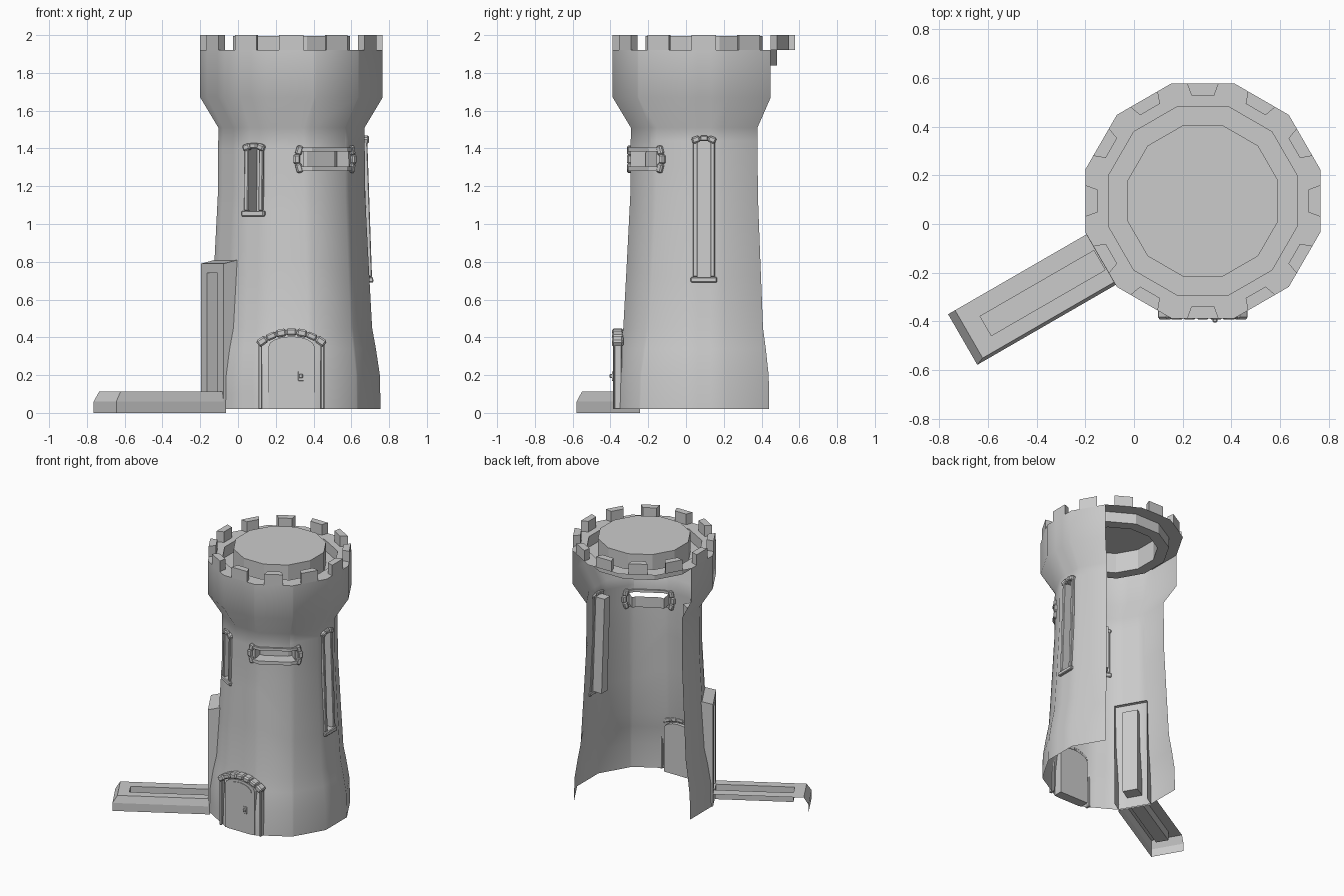
import bpy, bmesh, math
from mathutils import Vector, Matrix

if "Cube" in bpy.data.objects:
    bpy.data.objects.remove(bpy.data.objects["Cube"])

CX, CY = 0.283, 0.095          # tower axis
PROFILE = [(0.02, .472), (.2, .468), (.34, .447), (.45, .427), (.8, .408),
           (1.15, .390), (1.51, .387), (1.67, .483), (1.92, .483)]


def wall(z):
    """Distance of the wall's flats from the axis at height z."""
    for (z0, r0), (z1, r1) in zip(PROFILE, PROFILE[1:]):
        if z <= z1:
            return r0 + (r1 - r0) * max(0, (z - z0) / (z1 - z0))
    return PROFILE[-1][1]


def P(az, u, v, z):
    """Point from radial u, tangential v and height z on the side facing az."""
    a = math.radians(az)
    return Vector((CX + u * math.cos(a) - v * math.sin(a),
                   CY + u * math.sin(a) + v * math.cos(a), z))


def on_facets(az, r, z):
    """Point on a 12-sided ring with flats at distance r."""
    return P(az, r / math.cos(math.radians((az + 15) % 30 - 15)), 0, z)


def make(name, verts, faces, smooth=False, bevel=0):
    me = bpy.data.meshes.new(name)
    me.from_pydata([tuple(v) for v in verts], [], faces)
    ob = bpy.data.objects.new(name, me)
    bpy.context.collection.objects.link(ob)
    bm = bmesh.new()
    bm.from_mesh(me)
    bmesh.ops.recalc_face_normals(bm, faces=bm.faces[:])
    bm.to_mesh(me)
    bm.free()
    if bevel:
        m = ob.modifiers.new("bevel", 'BEVEL')
        m.width, m.segments = bevel, 1
    if smooth:
        shade(ob)
    return ob


def shade(ob):
    bpy.ops.object.select_all(action='DESELECT')
    ob.select_set(True)
    bpy.context.view_layer.objects.active = ob
    bpy.ops.object.shade_smooth_by_angle(angle=math.radians(32))


def sweep(name, sections, skip=(), bevel=0):
    """Join four-point sections: sides 0 bottom, 1 outer, 2 top, 3 inner."""
    verts = [p for s in sections for p in s]
    faces = [(4*i + k, 4*i + (k+1) % 4, 4*i + 4 + (k+1) % 4, 4*i + 4 + k)
             for i in range(len(sections) - 1) for k in range(4) if k not in skip]
    n = len(verts)
    return make(name, verts, faces + [(0, 1, 2, 3), (n-1, n-2, n-3, n-4)], bevel=bevel)


def block(name, az, d0, d1, v0, v1, z0, z1, skip=(), bevel=0):
    """Block leaning with the wall; d0, d1 are measured from the wall."""
    return sweep(name, [[P(az, wall(z0) + d0, v, z0), P(az, wall(z0) + d1, v, z0),
                         P(az, wall(z1) + d1, v, z1), P(az, wall(z1) + d0, v, z1)]
                        for v in (v0, v1)], skip, bevel)


def arc_block(name, azs, d0, d1, z0, z1, skip=()):
    return sweep(name, [[on_facets(a, wall(z0) + d0, z0), on_facets(a, wall(z0) + d1, z0),
                         on_facets(a, wall(z1) + d1, z1), on_facets(a, wall(z1) + d0, z1)]
                        for a in azs], skip)


def stone(name, az, u, v, z, size, tilt=0):
    """Bevelled stone; size is width, depth, height."""
    a = math.radians(az)
    m = (Matrix.Translation(P(az, u, v, z)) @ Matrix.Rotation(a + math.pi / 2, 4, 'Z')
         @ Matrix.Rotation(tilt, 4, 'Y') @ Matrix.Diagonal((*size, 1)))
    bm = bmesh.new()
    bmesh.ops.create_cube(bm, size=1, matrix=m)
    bmesh.ops.bevel(bm, geom=bm.edges[:], offset=min(size) * .22, segments=1, affect='EDGES')
    me = bpy.data.meshes.new(name)
    bm.to_mesh(me)
    bm.free()
    bpy.context.collection.objects.link(bpy.data.objects.new(name, me))


def stone_arch(name, az, u, ztop, R, half, n, depth, h):
    for i in range(n):
        t = math.radians(half) * (2 * (i + .5) / n - 1)
        w = 2 * math.radians(half) * R / n
        hh = h * (1 if i % 2 else 1.15)
        stone(name, az, u, R * math.sin(t), ztop - R + R * math.cos(t), (w, depth, hh), t)


# tower wall: twelve-sided shell, open at the back
azs = list(range(165, 406, 30))
n = len(PROFILE)
tower = make("tower_wall", [on_facets(a, r, z) for a in azs for z, r in PROFILE],
             [(i*n + k, i*n + n + k, i*n + n + k + 1, i*n + k + 1)
              for i in range(len(azs) - 1) for k in range(n - 1)])

# openings for the windows and the pillar slot
bm = bmesh.new()
bm.from_mesh(tower.data)
for az, w, z0, z1 in [(240, .032, 1.07, 1.40), (0, .034, .72, 1.44),
                      (300, .137, 1.305, 1.385), (210, .055, .1, .74)]:
    rad, tan = P(az, 1, 0, 0) - P(az, 0, 0, 0), P(az, 0, 1, 0) - P(az, 0, 0, 0)
    axis = Vector((CX, CY, 0))
    for co, no in [(axis + tan*w, tan), (axis - tan*w, tan),
                   (Vector((0, 0, z0)), Vector((0, 0, 1))), (Vector((0, 0, z1)), Vector((0, 0, 1)))]:
        near = [f for f in bm.faces if (f.calc_center_median() - axis).xy.normalized().dot(rad.xy) > .8]
        geom = near + list({e for f in near for e in f.edges}) + list({v for f in near for v in f.verts})
        bmesh.ops.bisect_plane(bm, geom=geom, plane_co=co, plane_no=no, dist=1e-5)
    gone = []
    for f in bm.faces:
        c = f.calc_center_median() - axis
        if c.dot(rad) > 0 and abs(c.dot(tan)) < w and z0 < c.z < z1:
            gone.append(f)
    bmesh.ops.delete(bm, geom=gone, context='FACES')
bm.to_mesh(tower.data)
bm.free()
shade(tower)

# parapet top, walkway and raised round roof
rings = [(.483, 1.92), (.388, 1.92), (.388, 1.84), (.31, 1.84), (.31, 1.995)]
verts = [on_facets(15 + 30*i, r, z) for r, z in rings for i in range(12)]
faces = [(12*k + i, 12*k + (i+1) % 12, 12*k + 12 + (i+1) % 12, 12*k + 12 + i)
         for k in range(len(rings) - 1) for i in range(12)]
make("roof_and_walkway", verts, faces + [tuple(range(48, 60))])

# battlements
for i in range(12):
    plan = [(.483, -.065), (.483, .065), (.434, .047), (.434, -.047)]
    make("merlon", [P(30*i, u, v, z) for z in (1.92, 2.0) for u, v in plan],
         [(4, 5, 6, 7), (0, 1, 2, 3)] + [(k, (k+1) % 4, 4 + (k+1) % 4, 4 + k) for k in range(4)])

# tall windows: recess, side posts, sill, stone lintel
for az, w, z0, z1 in [(240, .032, 1.07, 1.40), (0, .034, .72, 1.44)]:
    block("window_recess", az, -.08, 0, -w, w, z0, z1, skip=(1,))
    for s in (-1, 1):
        block("window_post", az, -.01, .014, s*w, s*(w + .024), z0, z1, bevel=.004)
    block("window_sill", az, -.01, .02, -w - .036, w + .036, z0 - .03, z0, bevel=.005)
    stone_arch("lintel_stone", az, wall(z1) + .006, z1 + .014, .12, 31, 3, .034, .03)

# wide window wrapping round the wall
arc_block("wide_window_recess", (279.5, 285, 315, 320.5), -.08, 0, 1.305, 1.385, skip=(1, 2))
for z0, z1 in [(1.28, 1.305), (1.385, 1.405)]:
    arc_block("wide_window_rail", (276, 285, 315, 325), -.01, .014, z0, z1)
for s in (-1, 1):
    az = 300 + s * 24
    r = wall(1.34) / math.cos(math.radians(6))
    for dz, out in [(-.047, 0), (0, .013), (.047, 0)]:
        stone("wide_window_end", az, r, s * out, 1.343 + dz, (.034, .036, .05), -s * dz * 6)

# door leaf and surround, arched at the top
for name, w, top, u in [("door_surround", .122, .405, .478), ("door_leaf", .1, .388, .482)]:
    arch = [(-w, .02), (w, .02)] + [(w * math.cos(t * math.pi / 8), top - .055 + .055 * math.sin(t * math.pi / 8))
                                    for t in range(9)]
    m = len(arch)
    make(name, [P(270, d, v, z) for d in (.41, u) for v, z in arch],
         [tuple(range(m)), tuple(range(m, 2*m))] + [(k, (k+1) % m, m + (k+1) % m, m + k) for k in range(m)])
for s in (-1, 1):
    stone("door_jamb", 270, .455, s * .165, .19, (.02, .04, .34))
stone_arch("door_arch_stone", 270, .457, .428, .27, 41, 7, .06, .036)
stone("handle_plate", 270, .484, .05, .195, (.03, .008, .05))
stone("door_handle", 270, .49, .05, .195, (.022, .018, .022))

# ground beam and pillar on the side, each with a long recessed slot
AZ = 210


def slotted(name, outer, inner, depth, extra_verts, extra_faces):
    """Panel with a recess; outer = verts 0-3, inner 4-7, recess floor 8-11."""
    verts = [P(AZ, *c) for c in outer + inner]
    verts += [v + depth for v in verts[4:8]] + [P(AZ, *c) for c in extra_verts]
    ring = [(k, (k+1) % 4, 4*j + 4 + (k+1) % 4, 4*j + 4 + k) for j in (0,) for k in range(4)]
    walls = [(4 + k, 4 + (k+1) % 4, 8 + (k+1) % 4, 8 + k) for k in range(4)]
    make(name, verts, ring + walls + [(8, 9, 10, 11)] + extra_faces)


slotted("ground_beam",
        [(.47, -.12, .112), (1.107, -.12, .112), (1.107, .107, .112), (.47, .107, .112)],
        [(.49, -.047, .112), (1.03, -.047, .112), (1.03, .045, .112), (.49, .045, .112)],
        Vector((0, 0, -.07)),
        [(1.14, -.12, .06), (1.14, .12, .06), (.47, .12, .06),
         (1.14, -.12, 0), (1.14, .12, 0), (.47, .12, 0)],
        [(1, 2, 13, 12), (2, 3, 14, 13), (12, 13, 16, 15), (13, 14, 17, 16)])
slotted("side_pillar",
        [(.484, -.12, .02), (.484, .12, .02), (.484, .12, .79), (.484, -.12, .79)],
        [(.484, -.055, .1), (.484, .055, .1), (.484, .055, .74), (.484, -.055, .74)],
        P(AZ, -.11, 0, 0) - P(AZ, 0, 0, 0),
        [(.39, -.12, .02), (.39, .12, .02), (.39, .12, .812), (.39, -.12, .812)],
        [(1, 2, 14, 13), (0, 3, 15, 12), (2, 3, 15, 14)])
